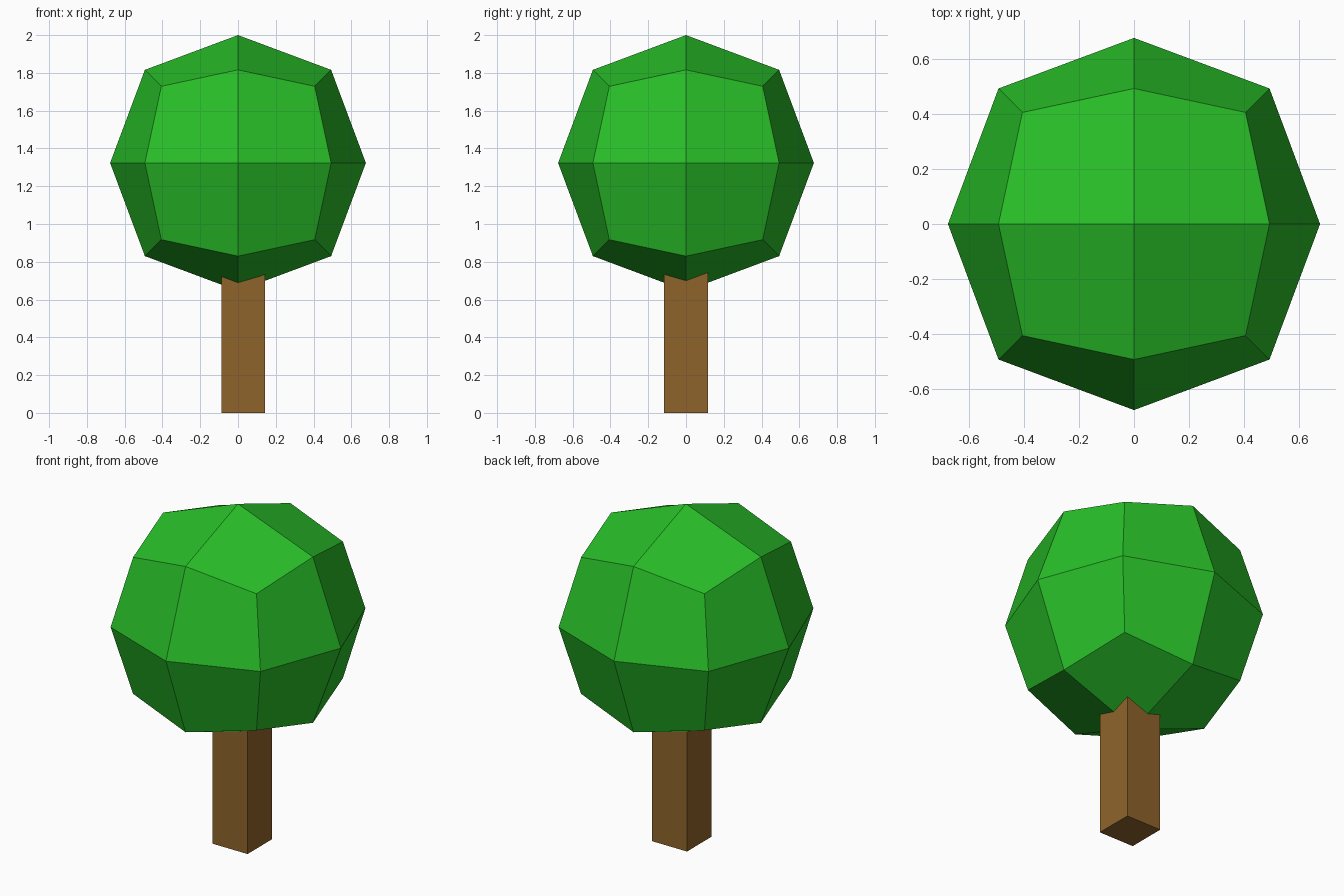
import bpy, bmesh
from mathutils import Vector

if "Cube" in bpy.data.objects:
    bpy.data.objects.remove(bpy.data.objects["Cube"])


def material(name, srgb):
    m = bpy.data.materials.new(name)
    lin = [((c / 255 + 0.055) / 1.055) ** 2.4 for c in srgb]
    m.diffuse_color = (*lin, 1)
    m.use_nodes = True
    m.node_tree.nodes["Principled BSDF"].inputs["Base Color"].default_value = m.diffuse_color
    return m


def add_object(name, bm, mat):
    bmesh.ops.recalc_face_normals(bm, faces=bm.faces)
    mesh = bpy.data.meshes.new(name)
    bm.to_mesh(mesh)
    bm.free()
    mesh.materials.append(mat)
    ob = bpy.data.objects.new(name, mesh)
    bpy.context.collection.objects.link(ob)
    return ob


# Crown: cube cut into 24 quads and rounded; radius depends on vertex type
bm = bmesh.new()
bmesh.ops.create_cube(bm, size=2)
bmesh.ops.subdivide_edges(bm, edges=bm.edges[:], cuts=1, use_grid_fill=True)
reach = {1: 0.677, 2: 0.493, 3: 0.406}  # face centre, edge middle, corner
for v in bm.verts:
    v.co *= reach[sum(abs(c) > 0.5 for c in v.co)]
bmesh.ops.translate(bm, verts=bm.verts, vec=(0, 0, 1.323))
add_object("crown", bm, material("leaf green", (40, 190, 40)))

# Trunk: square post, slightly off centre, running up into the crown
height = 0.9
bm = bmesh.new()
bmesh.ops.create_cube(bm, size=1)
bmesh.ops.scale(bm, verts=bm.verts, vec=(0.231, 0.231, height))
bmesh.ops.translate(bm, verts=bm.verts, vec=(0.028, 0, height / 2))
add_object("trunk", bm, material("bark brown", (143, 100, 43)))
